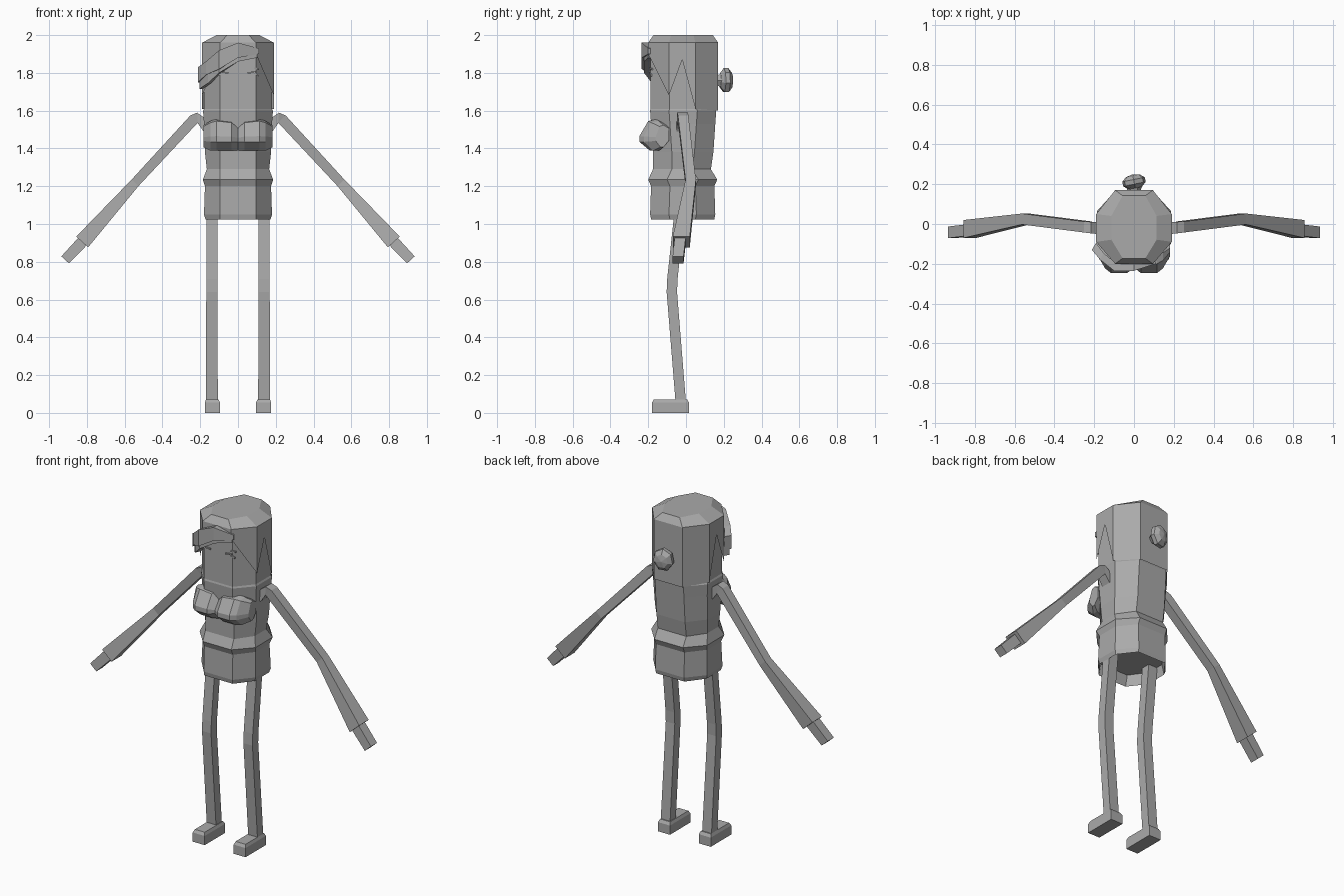
import bpy, bmesh, math
from mathutils import Vector

mat = bpy.data.materials.new("mid grey")
mat.diffuse_color = (0.4, 0.4, 0.4, 1)


def loft(name, rings, cap_start=True, cap_end=True, closed=True):
    """Skin a list of equal-length rings of points."""
    bm = bmesh.new()
    rows = [[bm.verts.new(p) for p in r] for r in rings]
    n = len(rows[0])
    for a, b in zip(rows, rows[1:]):
        for i in range(n if closed else n - 1):
            j = (i + 1) % n
            bm.faces.new((a[i], a[j], b[j], b[i]))
    if cap_start:
        bm.faces.new(rows[0][::-1])
    if cap_end:
        bm.faces.new(rows[-1])
    bmesh.ops.recalc_face_normals(bm, faces=bm.faces)
    me = bpy.data.meshes.new(name)
    bm.to_mesh(me)
    bm.free()
    me.materials.append(mat)
    ob = bpy.data.objects.new(name, me)
    bpy.context.collection.objects.link(ob)
    return ob


def mirrored(ob):
    """Add a copy on the other side of x = 0."""
    m = ob.modifiers.new("mirror", 'MIRROR')
    m.use_axis[0] = True
    return ob


def octagon(z, hx, y0, y1):
    c = 0.095
    return [(-c, y0, z), (c, y0, z), (hx, y0 + 0.1, z), (hx, y1 - 0.1, z),
            (c, y1, z), (-c, y1, z), (-hx, y1 - 0.1, z), (-hx, y0 + 0.1, z)]


def rect_ring(c, u, v, w, h):
    c, u, v = Vector(c), Vector(u).normalized() * w / 2, Vector(v).normalized() * h / 2
    return [c - u - v, c + u - v, c + u + v, c - u + v]


# Head and torso with a recessed underside
loft("body", [octagon(*r) for r in (
    (1.09, 0.165, -0.17, 0.14), (1.025, 0.172, -0.185, 0.15), (1.05, 0.18, -0.19, 0.155),
    (1.20, 0.175, -0.185, 0.15), (1.235, 0.186, -0.2, 0.165), (1.29, 0.165, -0.175, 0.132),
    (1.38, 0.175, -0.175, 0.145), (1.53, 0.18, -0.185, 0.155), (1.60, 0.185, -0.19, 0.16),
    (1.61, 0.18, -0.187, 0.155), (1.94, 0.18, -0.187, 0.155))])

# Hair cap: hanging edge, rim and flat crown
edge = [(0, -0.2, 1.95), (0.095, -0.2, 1.9), (0.19, -0.09, 1.68), (0.19, -0.02, 1.87),
        (0.19, 0.05, 1.61), (0.095, 0.17, 1.6), (-0.095, 0.17, 1.6), (-0.19, 0.05, 1.61),
        (-0.19, -0.02, 1.87), (-0.19, -0.09, 1.68), (-0.095, -0.2, 1.9)]
loft("hair", [edge, [(x, y, 1.96) for x, y, z in edge],
              [(x * 0.6, -0.015 + (y + 0.015) * 0.85, 2.0) for x, y, z in edge]],
     cap_start=False)

# Swept fringe: overlapping upper and lower locks
for name, lock in (
    ("fringe_upper", ((0.11, -0.2, 1.93, 1.90), (0, -0.235, 1.96, 1.88),
                      (-0.1, -0.235, 1.92, 1.82), (-0.17, -0.18, 1.86, 1.79),
                      (-0.212, -0.13, 1.83, 1.75))),
    ("fringe_lower", ((0.1, -0.2, 1.91, 1.88), (0, -0.222, 1.90, 1.86),
                      (-0.1, -0.222, 1.85, 1.80), (-0.16, -0.18, 1.81, 1.745),
                      (-0.205, -0.12, 1.77, 1.715)))):
    loft(name, [[(x, y, lo), (x, y, hi), (x * 0.9, y + 0.035, hi), (x * 0.9, y + 0.035, lo)]
                for x, y, hi, lo in lock])

# Hair bun and its tie
bpy.ops.mesh.primitive_uv_sphere_add(segments=7, ring_count=5, radius=1,
                                     location=(0, 0.212, 1.76), rotation=(math.pi / 2, 0, 0.2))
bun = bpy.context.object
bun.name = "hair_bun"
bun.scale = (0.062, 0.07, 0.038)
bun.data.materials.append(mat)
loft("bun_tie", [[(r * math.cos(i * math.pi / 3), y, 1.76 + r * math.sin(i * math.pi / 3))
                  for i in range(6)] for y, r in ((0.16, 0.03), (0.2, 0.045))])

# Bust, lofted from the middle cleft outwards
profile = ((-0.09, 1.53), (-0.155, 1.555), (-0.2, 1.545), (-0.247, 1.465),
           (-0.247, 1.435), (-0.19, 1.388), (-0.15, 1.39), (-0.09, 1.44))


def bust_ring(x, depth, tall):
    return [(x, -0.09 + (y + 0.09) * depth, 1.44 + (z - 1.44) * (tall if z > 1.44 else 1))
            for y, z in profile]


mirrored(loft("bust", [bust_ring(0, 0.82, 0.65), bust_ring(0.035, 1, 0.92),
                       bust_ring(0.115, 1, 1), bust_ring(0.145, 0.85, 0.92),
                       [(0.182, -0.09 + (y + 0.09) * 0.45, 1.45 + (z - 1.45) * 0.7)
                        for y, z in profile]], cap_start=False))

# Arms: shoulder, elbow and flared cuff
along = Vector((0.67, 0, -0.74))
across = (0.74, 0, 0.67)
depth = (0, 1, 0)
mirrored(loft("arm", [rect_ring((0.165, -0.02, 1.515), (-0.6, 0, 0.8), depth, 0.06, 0.06),
                      rect_ring((0.215, -0.018, 1.562), (0.05, 0, 1), depth, 0.055, 0.058),
                      rect_ring((0.232, -0.015, 1.556), across, depth, 0.055, 0.055),
                      rect_ring((0.545, 0.025, 1.218), across, depth, 0.05, 0.055),
                      rect_ring((0.825, -0.025, 0.905), across, depth, 0.085, 0.09)]))

# Hands
mirrored(loft("hand", [rect_ring((0.815, -0.03, 0.916), across, depth, 0.06, 0.058),
                       rect_ring((0.915, -0.042, 0.81), across, depth, 0.055, 0.058)]))

# Legs with a forward knee
mirrored(loft("leg", [rect_ring((0.138, y, z), (1, 0, 0), depth, w, 0.055)
                      for y, z, w in ((-0.03, 1.1, 0.06), (-0.072, 0.71, 0.06),
                                      (-0.075, 0.64, 0.06), (-0.028, 0.06, 0.062))]))

# Feet
mirrored(loft("foot", [rect_ring((0.136, y, z), (1, 0, 0), depth, w, d)
                       for y, z, w, d in ((-0.082, 0, 0.08, 0.195), (-0.082, 0.055, 0.08, 0.195),
                                          (-0.082, 0.072, 0.066, 0.175))]))

# Eyelids and lashes as thin strokes on the face
for name, a, b in (("eyelid", (0.05, 1.8), (0.094, 1.805)),
                   ("upper_lash", (0.088, 1.825), (0.112, 1.82)),
                   ("lower_lash", (0.085, 1.8), (0.108, 1.785))):
    t = 0.004
    mirrored(loft(name, [[(x, y, z - t), (x, y, z + t), (x, y + 0.008, z + t), (x, y + 0.008, z - t)]
                         for x, z in (a, b) for y in (-0.195 + max(0, x - 0.1),)]))
